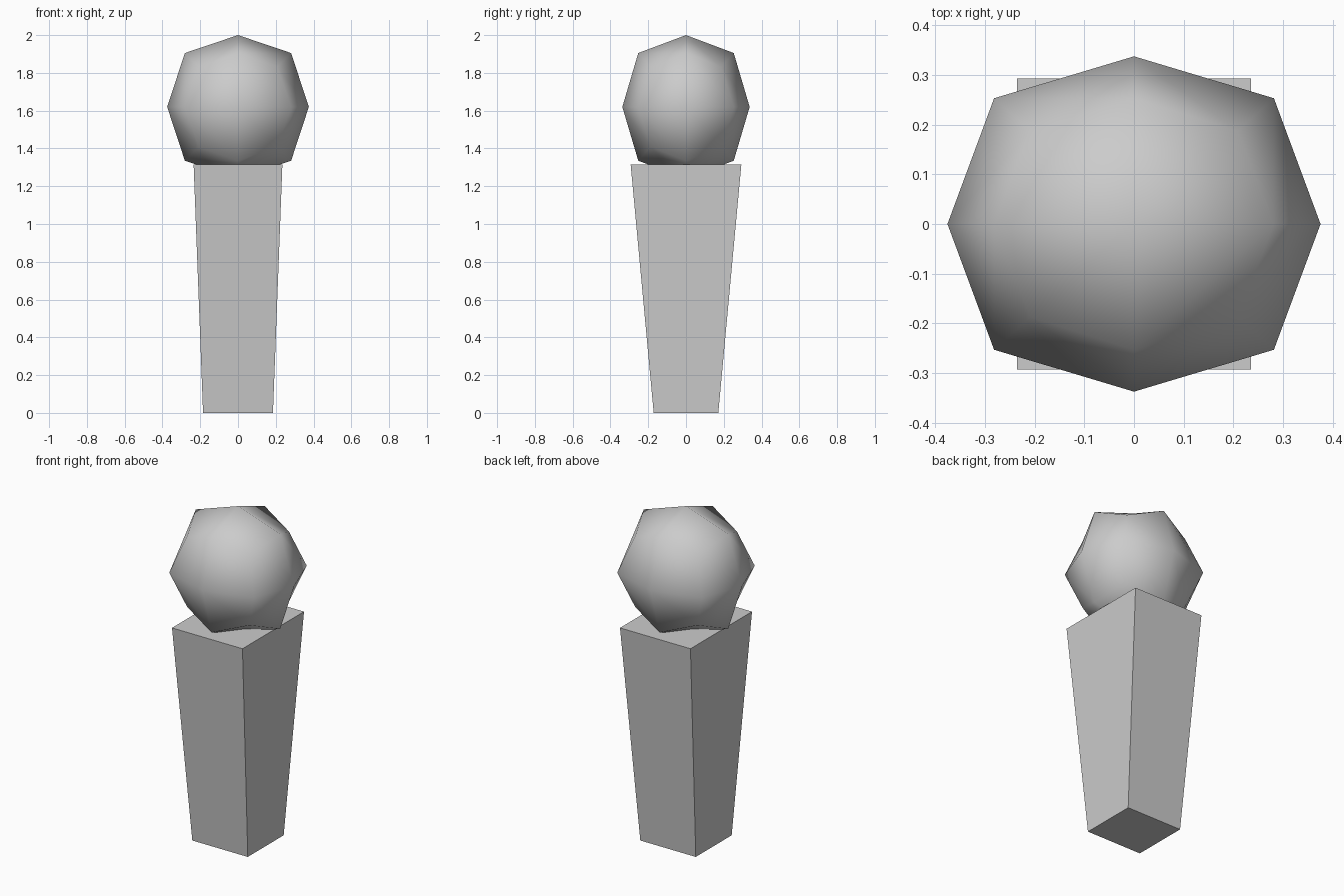
import bpy
import bmesh

cube = bpy.data.objects.get("Cube")
if cube:
    bpy.data.objects.remove(cube, do_unlink=True)

grey = bpy.data.materials.new("light grey")
grey.use_nodes = True
colour = (0.6, 0.6, 0.6, 1)
grey.diffuse_color = colour
grey.node_tree.nodes["Principled BSDF"].inputs["Base Color"].default_value = colour


def add_box(name, shape):
    """Make a unit box (corners at +-1) and move each corner with shape(co)."""
    bm = bmesh.new()
    bmesh.ops.create_cube(bm, size=2)
    for v in bm.verts:
        v.co = shape(v.co)
    mesh = bpy.data.meshes.new(name)
    bm.to_mesh(mesh)
    bm.free()
    mesh.materials.append(grey)
    obj = bpy.data.objects.new(name, mesh)
    bpy.context.collection.objects.link(obj)
    return obj


# Handle: square block, wider at the top
def taper(co):
    if co.z > 0:
        return (co.x * 0.235, co.y * 0.293, 1.315)
    return (co.x * 0.185, co.y * 0.171, 0)


add_box("handle", taper)

# Head: box rounded by one subdivision, sunk into the handle
head = add_box("head", lambda co: (co.x * 0.375, co.y * 0.337, 1.62 + co.z * 0.38))
rounding = head.modifiers.new("rounding", 'SUBSURF')
rounding.levels = rounding.render_levels = 1
rounding.use_limit_surface = False
head.data.shade_smooth()
